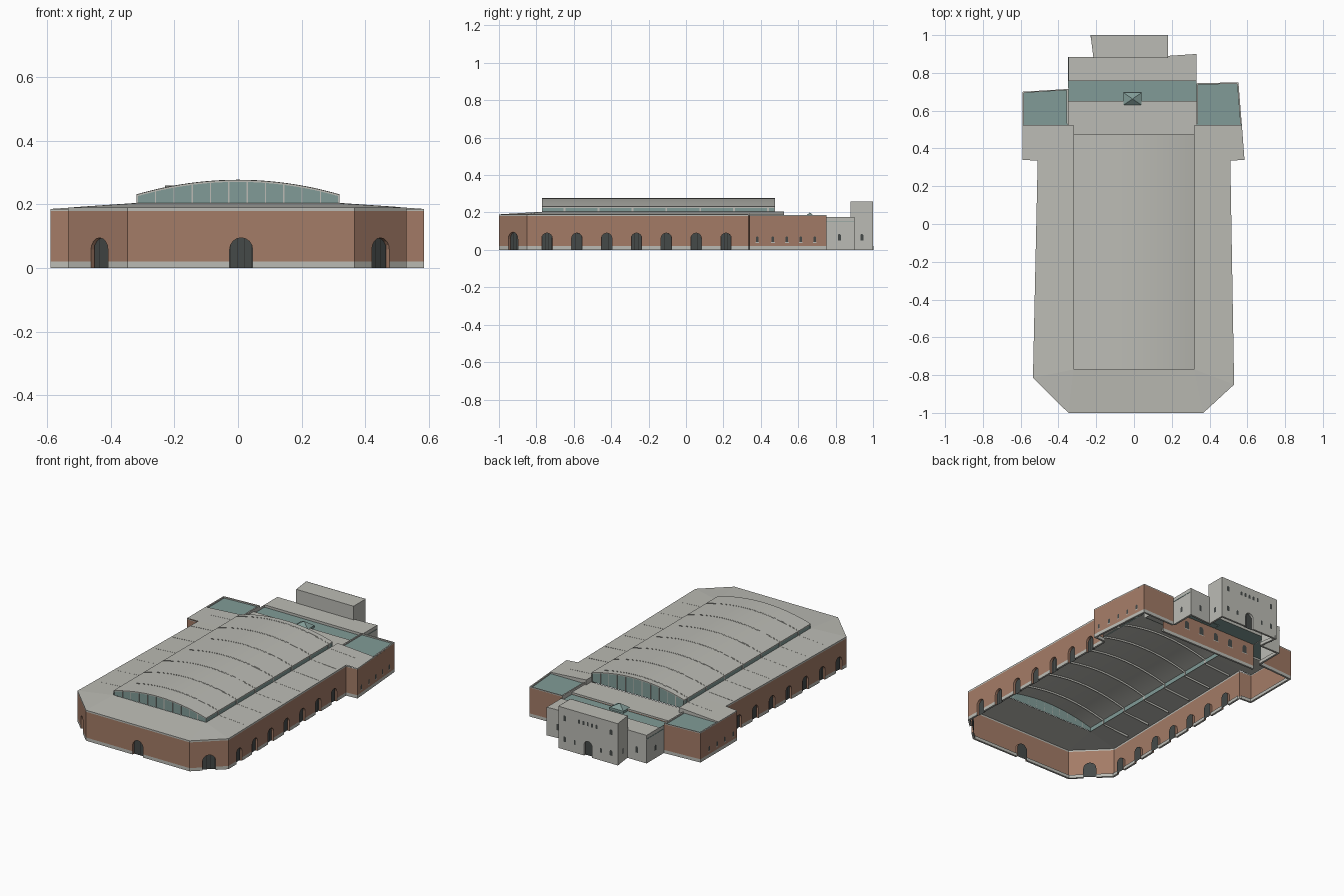
import bpy, bmesh, math
from mathutils import Vector

if "Cube" in bpy.data.objects:
    bpy.data.objects.remove(bpy.data.objects["Cube"])

# Materials
MATS = []
for name, c in [("grey_concrete", (.50, .50, .46)), ("brick", (.37, .20, .135)),
                ("teal_glass", (.22, .33, .31)), ("dark_glass", (.06, .068, .066)),
                ("black_frame", (.02, .02, .02))]:
    m = bpy.data.materials.new(name)
    m.diffuse_color = (*c, 1)
    m.use_nodes = True
    m.node_tree.nodes["Principled BSDF"].inputs["Base Color"].default_value = m.diffuse_color
    MATS.append(m)
GREY, BRICK, TEAL, DARK, BLACK = range(5)


class Part:
    """Collects faces for one named object."""
    def __init__(self, name):
        self.name, self.bm = name, bmesh.new()

    def face(self, pts, mat):
        f = self.bm.faces.new([self.bm.verts.new(p) for p in pts])
        f.material_index = mat

    def box(self, a, b, mat):
        x0, y0, z0 = a
        x1, y1, z1 = b
        lo = [(x0, y0, z0), (x1, y0, z0), (x1, y1, z0), (x0, y1, z0)]
        hi = [(x, y, z1) for x, y, _ in lo]
        self.face(lo[::-1], mat)
        self.face(hi, mat)
        for i in range(4):
            j = (i + 1) % 4
            self.face([lo[i], lo[j], hi[j], hi[i]], mat)

    def done(self):
        bmesh.ops.remove_doubles(self.bm, verts=self.bm.verts, dist=1e-5)
        me = bpy.data.meshes.new(self.name)
        self.bm.to_mesh(me)
        self.bm.free()
        for m in MATS:
            me.materials.append(m)
        ob = bpy.data.objects.new(self.name, me)
        bpy.context.collection.objects.link(ob)
        return ob


def arch(w, h, n=8):
    r = w / 2
    return [(-r, 0)] + [(-r * math.cos(math.pi * i / n), h - r + r * math.sin(math.pi * i / n))
                        for i in range(n + 1)] + [(r, 0)]


def wall(part, doors_part, p, q, bands, doors=(), windows=(), plinth=True):
    """Sheet wall from p to q (counterclockwise plan); doors (s, w, h), windows (s, z, w, h)."""
    p, q = Vector((*p, 0)), Vector((*q, 0))
    d = (q - p).normalized()
    n = Vector((d.y, -d.x, 0))
    L = (q - p).length
    P = lambda s, z, o=0: p + d * s + n * o + Vector((0, 0, z))
    s0 = 0
    for s, w, h in sorted(doors) + [(L, 0, 0)]:
        s1 = s - w / 2
        for z0, z1, m in bands:
            part.face([P(s0, z0), P(s1, z0), P(s1, z1), P(s0, z1)], m)
        if plinth:
            part.face([P(s0, 0), P(s0, 0, -.012), P(s1, 0, -.012), P(s1, 0)], GREY)
            part.face([P(s1, 0, -.012), P(s0, 0, -.012), P(s0, .02, -.012), P(s1, .02, -.012)], GREY)
        s0 = s + w / 2
        if not w:
            continue
        prof = arch(w, h)
        for (u, a), (v, b) in zip(prof, prof[1:]):
            if v - u > 1e-6:
                part.face([P(s + u, a), P(s + v, b), P(s + v, bands[1][1]), P(s + u, bands[1][1])], bands[1][2])
            part.face([P(s + u, a), P(s + u, a, -.015), P(s + v, b, -.015), P(s + v, b)], bands[1][2])
        for z0, z1, m in bands[2:]:
            part.face([P(s1, z0), P(s0, z0), P(s0, z1), P(s1, z1)], m)
        # recessed glazing with bars
        doors_part.face([P(s + u, z, -.015) for u, z in prof[::-1]], DARK)
        for k in (-.5, -.17, .17, .5):
            u = k * w * .92
            top = h - w / 2 + math.sqrt(max(0, w * w / 4 - u * u))
            doors_part.face([P(s + u - .001, 0, -.013), P(s + u + .001, 0, -.013),
                             P(s + u + .001, top, -.013), P(s + u - .001, top, -.013)], BLACK)
    for s, z, w, h in windows:
        doors_part.face([P(s + u, z + v, .002) for u, v in arch(w, h)[::-1]], DARK)
        doors_part.face([P(s - w * .7, z - .004, .003), P(s + w * .7, z - .004, .003),
                         P(s + w * .7, z, .003), P(s - w * .7, z, .003)], GREY)


main = [(0, .02, GREY), (.02, .18, BRICK), (.18, .19, GREY)]
low = [(0, .02, GREY), (.02, .18, BRICK), (.18, .186, GREY)]

# Brick hall walls
walls, glazing = Part("brick_walls"), Part("arched_doors_and_windows")
FL, FR, R0, R1 = (-.347, -1), (.367, -1), (.53, -.85), (.51, .335)
L0, L1 = (-.535, -.815), (-.51, .335)
W1, W2, W3 = (.585, .34), (.553, .75), (.33, .745)
V1, V2, V3 = (-.59, .34), (-.59, .70), (-.348, .715)
ys = [-.743 + .1595 * i for i in range(7)]
wy = [.38, .465, .54, .615, .69]
wall(walls, glazing, FL, FR, main, [(.357, .072, .095)])
wall(walls, glazing, FR, R0, main, [(.111, .075, .095)])
wall(walls, glazing, L0, FL, main, [(.139, .075, .095)])
wall(walls, glazing, R0, R1, main, [(y + .85, .056, .09) for y in ys])
wall(walls, glazing, L1, L0, main, [(.335 - y, .056, .09) for y in ys])
wall(walls, glazing, R1, W1, low)
wall(walls, glazing, W1, W2, low, (), [(y - .34, .042, .014, .03) for y in wy])
wall(walls, glazing, W2, W3, low)
wall(walls, glazing, V3, V2, low)
wall(walls, glazing, V2, V1, low, (), [(.70 - y, .042, .014, .03) for y in wy if y < .68])
wall(walls, glazing, V1, L1, low)
# inner back wall of the hall
wall(walls, glazing, (.33, .652), (-.348, .652), [(0, .02, GREY), (.02, .165, BRICK)], (),
     [(.07 + .108 * i, .08, .03, .05) for i in range(6)])
walls.done()

# Rear block and tower
rear = Part("rear_block_and_tower")
B = [(0, .02, GREY), (.02, .175, GREY)]
T = [(0, .02, GREY), (.02, .26, GREY)]
wall(rear, glazing, W3, (.33, .9), B, (), [(.075, .05, .016, .035)])
wall(rear, glazing, (.33, .9), (.18, .89), B, (), [(.075, .05, .018, .04)])
wall(rear, glazing, (-.215, .885), (-.348, .885), B, (), [(.066, .05, .018, .04)])
wall(rear, glazing, (-.348, .885), V3, B, (), [(.085, .05, .016, .035)])
rear.face([(.33, .757, .175), (.33, .9, .175), (.18, .89, .175), (-.215, .885, .175),
           (-.348, .885, .175), (-.348, .757, .175)], GREY)
rear.face([(-.348, .757, .158), (.33, .757, .158), (.33, .757, .175), (-.348, .757, .175)], GREY)
tw = [(.18, .88), (.18, 1), (-.23, 1), (-.215, .88)]
wall(rear, glazing, tw[0], tw[1], T, (), [(.06, .05, .016, .035)])
wall(rear, glazing, tw[1], tw[2], T, [(.205, .055, .095)],
     [(.145 + .03 * i, .19, .013, .026) for i in range(5)] +
     [(s, z, .018, .034) for s in (.045, .365) for z in (.18, .05)] +
     [(s, .05, .013, .03) for s in (.115, .295)])
wall(rear, glazing, tw[2], tw[3], T, (), [(.06, .05, .016, .035)])
rear.face([(*tw[3], .175), (*tw[0], .175), (*tw[0], .26), (*tw[3], .26)], GREY)
rear.face([(x, y, .259) for x, y in tw], GREY)
# thin teal cornice lines
rear.box((.33, .75, .149), (.332, .898, .153), TEAL)
rear.box((-.35, .72, .149), (-.348, .884, .153), TEAL)
rear.done()
glazing.done()

# Low sloping roof around the vault
roof = Part("low_roof")
X, Y0, Y1, ZE, ZI = .32, -.77, .475, .19, .204
e = lambda p, z=ZE: (*p, z)
roof.face([e(FL), e(FR), (X, Y0, ZI), (-X, Y0, ZI)], GREY)
for s, f, a, b, w in ((1, FR, R0, R1, W1), (-1, FL, L0, L1, V1)):
    ex = .571 if s > 0 else -.59
    roof.face([e(f), e(a), (s * X, Y0, ZI)], GREY)
    roof.face([e(a), e(b), (s * X, .335, ZI), (s * X, Y0, ZI)], GREY)
    roof.face([e(b), e(w, .186), (ex, .525, .186), (s * X, .525, ZI), (s * X, .335, ZI)], GREY)
    roof.face([(ex, .525, .17), (s * X, .525, .16), (s * X, .525, ZI), (ex, .525, .186)], GREY)
    roof.face([(s * X, Y1, .165), (s * X, .525, .165), (s * X, .525, ZI), (s * X, Y1, ZI)], GREY)
# sunken flat roof behind the vault
roof.face([(-X, Y1, .173), (X, Y1, .173), (X, .525, .173), (.33, .525, .173), (.33, .652, .173),
           (-.348, .652, .173), (-.348, .525, .173), (-X, .525, .173)], GREY)
roof.face([(-.348, .652, .158), (.33, .652, .158), (.33, .652, .173), (-.348, .652, .173)], GREY)
roof.done()

# Teal rear roofs, copings and skylight
teal = Part("teal_rear_roofs")
teal.face([(-.348, .652, .16), (.33, .652, .16), (.33, .757, .16), (-.348, .757, .16)], TEAL)
for ring in ([(.33, .525), (.571, .525), W2, W3], [(-.348, .525), V3, V2, (-.59, .525)]):
    teal.face([(x, y, .178) for x, y in ring], TEAL)
    c = sum((Vector(p) for p in ring), Vector((0, 0))) / 4
    for i in range(4):
        a, b = Vector(ring[i]), Vector(ring[(i + 1) % 4])
        if max(a.y, b.y) < .53:
            continue
        ai, bi = a.lerp(c, .07), b.lerp(c, .07)
        teal.face([(*a, .186), (*b, .186), (*bi, .186), (*ai, .186)], GREY)
        teal.face([(*ai, .186), (*bi, .186), (*bi, .177), (*ai, .177)], GREY)
        if abs(a.x) < .36 and abs(b.x) < .36:
            teal.face([(*a, .155), (*b, .155), (*b, .186), (*a, .186)], GREY)
sk = [(-.055, .63, .174), (.04, .63, .174), (.04, .695, .174), (-.055, .695, .174)]
for i in range(4):
    teal.face([sk[i], sk[(i + 1) % 4], (-.008, .662, .2)], TEAL)
    a, b = sk[i], sk[(i + 1) % 4]
    teal.face([(a[0], a[1], .158), (b[0], b[1], .158), b, a], TEAL)
teal.done()

# Vaulted roof shell
vz = lambda x: .277 - .046 * (x / X) ** 2
N = 24
xs = [-X + 2 * X * i / N for i in range(N + 1)]
vault = Part("vaulted_roof")
t = .006
for a, b in zip(xs, xs[1:]):
    za, zb = vz(a), vz(b)
    vault.face([(a, Y0, za), (b, Y0, zb), (b, Y1, zb), (a, Y1, za)], GREY)
    vault.face([(a, Y1, za - t), (b, Y1, zb - t), (b, Y0, zb - t), (a, Y0, za - t)], GREY)
    vault.face([(a, Y0, za - t), (b, Y0, zb - t), (b, Y0, zb), (a, Y0, za)], GREY)
    vault.face([(b, Y1, zb - t), (a, Y1, za - t), (a, Y1, za), (b, Y1, zb)], GREY)
for s in (-X, X):
    vault.face([(s, Y0, vz(s) - t), (s, Y1, vz(s) - t), (s, Y1, vz(s)), (s, Y0, vz(s))], GREY)
ob = vault.done()
bpy.context.view_layer.objects.active = ob
ob.select_set(True)
bpy.ops.object.shade_smooth_by_angle(angle=math.radians(30))

# Clerestory glazing and mullions
cl = Part("clerestory_glazing")
for y, base, o in ((Y0 + .004, ZI - .002, -.003), (Y1 - .004, .173, .003)):
    cl.face([(-X, y, base), (X, y, base)] + [(x, y, vz(x) - t) for x in xs[::-1]], TEAL)
    for i in range(12):
        x = -X + .003 + (2 * X - .006) * i / 11
        cl.box((x - .002, min(y, y + o), base), (x + .002, max(y, y + o), vz(x) - t), GREY)
ribs = [-.65 + .1815 * i for i in range(7)]
for s in (-1, 1):
    x = s * (X - .003)
    cl.face([(x, Y0, .2), (x, Y1, .2), (x, Y1, .226), (x, Y0, .226)], TEAL)
    for y in ribs:
        cl.box((x - .003, y - .005, .2), (x + .003, y + .005, .228), GREY)
cl.done()

# Roof ribs crossing vault and low roofs
rb = Part("roof_ribs")
for y in ribs:
    for o in (-.003, .003):
        for a, b in zip(xs, xs[1:]):
            rb.face([(a, y + o, vz(a) - .014), (b, y + o, vz(b) - .014),
                     (b, y + o, vz(b) + .0008), (a, y + o, vz(a) + .0008)], GREY)
    for s in (-1, 1):
        xo = s * .5
        rb.face([(s * X, y, ZI - .012), (xo, y, .178), (xo, y, .1925), (s * X, y, ZI + .0008)], GREY)
rb.done()
